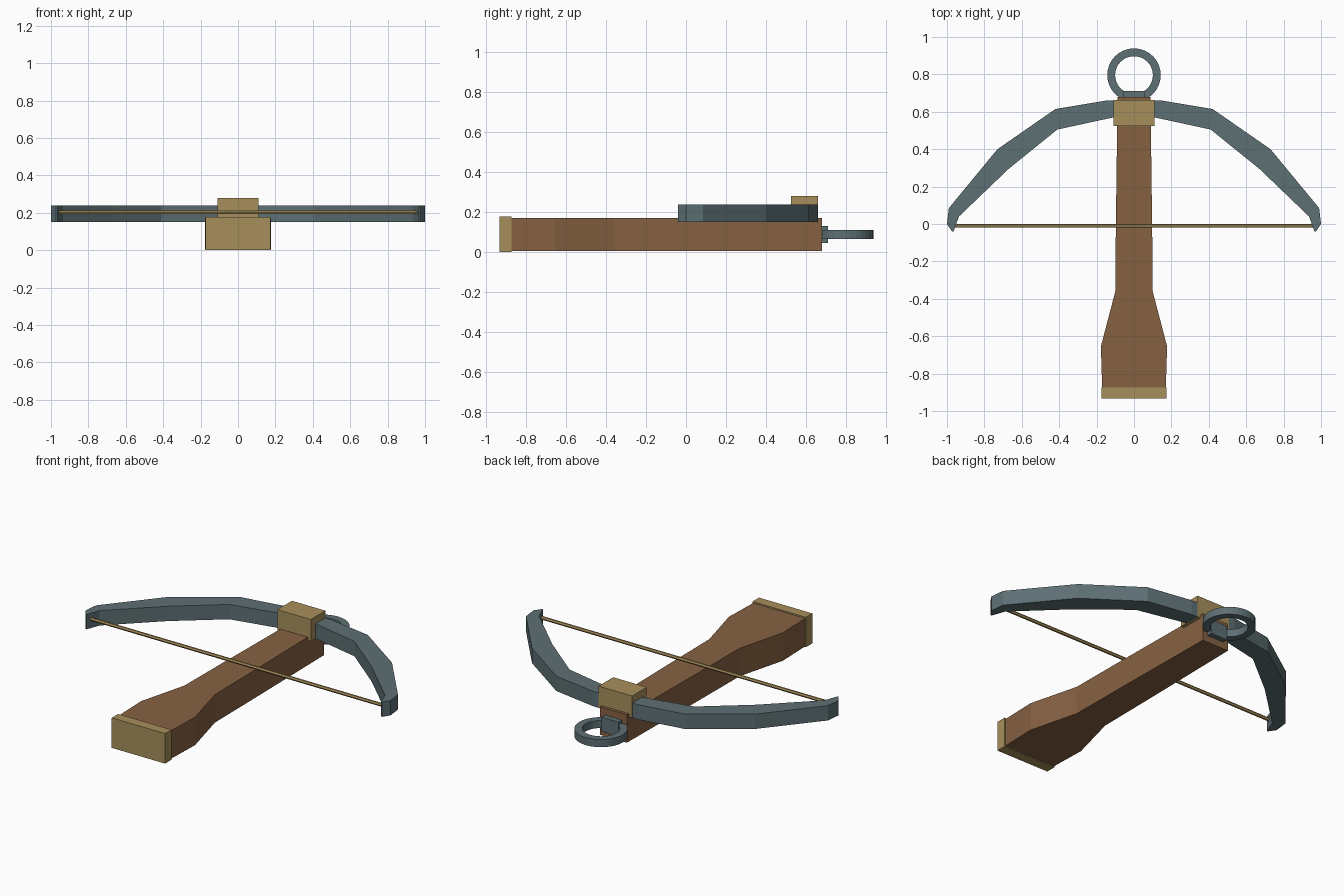
import bpy, bmesh, math

if "Cube" in bpy.data.objects:
    bpy.data.objects.remove(bpy.data.objects["Cube"])


def material(name, rgb):
    m = bpy.data.materials.new(name)
    m.diffuse_color = (*rgb, 1)
    m.use_nodes = True
    m.node_tree.nodes["Principled BSDF"].inputs["Base Color"].default_value = m.diffuse_color
    return m


WOOD = material("wood", (0.24, 0.12, 0.055))
STEEL = material("steel", (0.11, 0.16, 0.175))
BRASS = material("brass", (0.39, 0.275, 0.105))


def strip(name, pairs, z0, z1, mat, closed=False):
    """Solid band swept along pairs of (side a, side b) outline points."""
    bm = bmesh.new()
    rows = [[bm.verts.new((*p, z)) for p, z in ((a, z0), (b, z0), (b, z1), (a, z1))]
            for a, b in pairs]
    links = list(zip(rows, rows[1:]))
    if closed:
        links.append((rows[-1], rows[0]))
    else:
        bm.faces.new(rows[0])
        bm.faces.new(rows[-1])
    for r, s in links:
        for i in range(4):
            j = (i + 1) % 4
            bm.faces.new((r[i], r[j], s[j], s[i]))
    bmesh.ops.recalc_face_normals(bm, faces=bm.faces)
    me = bpy.data.meshes.new(name)
    bm.to_mesh(me)
    bm.free()
    me.materials.append(mat)
    ob = bpy.data.objects.new(name, me)
    bpy.context.collection.objects.link(ob)
    return ob


def tapered(name, profile, z0, z1, mat):
    """Symmetric block from (y, half width) stations."""
    return strip(name, [((-w, y), (w, y)) for y, w in profile], z0, z1, mat)


# wooden stock with flared butt
tapered("stock", [(-0.88, 0.17), (-0.655, 0.177), (-0.36, 0.10), (0.0, 0.097), (0.68, 0.088)],
        0.004, 0.17, WOOD)

# butt plate and bow clamp
tapered("butt_plate", [(-0.933, 0.175), (-0.873, 0.175)], 0.0, 0.178, BRASS)
tapered("bow_clamp", [(0.525, 0.11), (0.662, 0.11)], 0.15, 0.28, BRASS)

# bow limbs: (inner, outer) points of the right half, mirrored to the left
half = [((0.11, 0.57), (0.15, 0.66)), ((0.41, 0.505), (0.42, 0.615)),
        ((0.67, 0.295), (0.73, 0.40)), ((0.936, 0.04), (0.99, 0.085)),
        ((0.957, -0.018), (1.0, 0.0)), ((0.965, -0.04), (0.973, -0.04))]
left = [((-a[0], a[1]), (-b[0], b[1])) for a, b in reversed(half)]
strip("bow", left + half, 0.15, 0.238, STEEL)

# bowstring
bpy.ops.mesh.primitive_cylinder_add(vertices=6, radius=0.01, depth=1.92,
                                    location=(0, -0.01, 0.203), rotation=(0, math.pi / 2, 0))
string = bpy.context.object
string.name = "bowstring"
string.data.materials.append(BRASS)

# foot stirrup ring and its mounting block
N = 32
ring = []
for i in range(N):
    t = 2 * math.pi * i / N
    ring.append(tuple((r * math.cos(t), 0.796 + r * math.sin(t)) for r in (0.101, 0.143)))
strip("stirrup_ring", ring, 0.065, 0.11, STEEL, closed=True)
tapered("stirrup_mount", [(0.66, 0.055), (0.712, 0.055)], 0.045, 0.13, STEEL)
